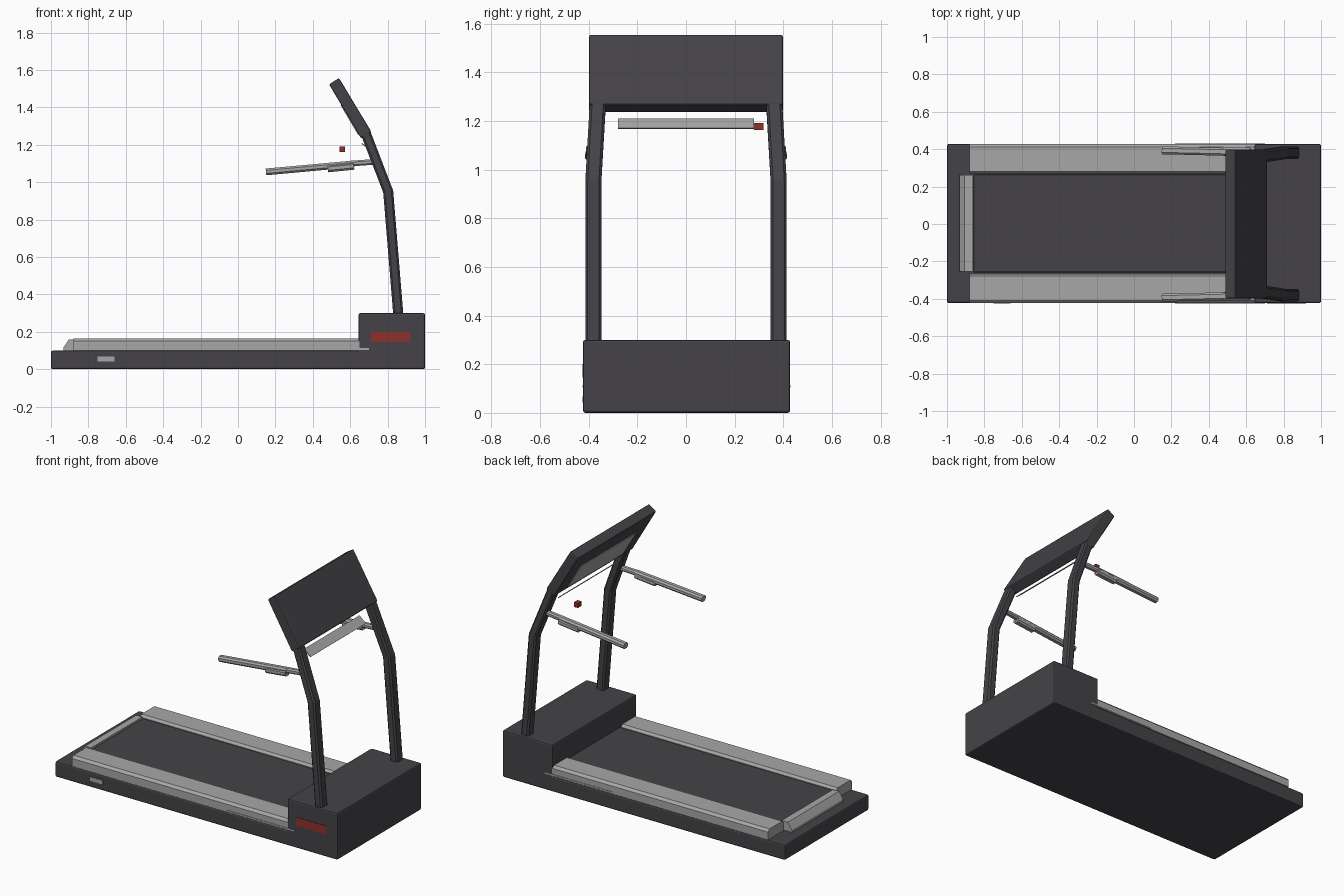
import bpy, bmesh
from mathutils import Vector

cube = bpy.data.objects.get("Cube")
if cube:
    bpy.data.objects.remove(cube, do_unlink=True)


def material(name, color):
    m = bpy.data.materials.new(name)
    m.use_nodes = True
    m.diffuse_color = (*color, 1)
    m.node_tree.nodes["Principled BSDF"].inputs["Base Color"].default_value = (*color, 1)
    return m


CHARCOAL = material("charcoal", (0.058, 0.055, 0.063))
SILVER = material("silver", (0.39, 0.39, 0.39))
RED = material("red", (0.27, 0.032, 0.024))


def finish(name, bm, mat, bevel=0):
    bmesh.ops.recalc_face_normals(bm, faces=bm.faces)
    mesh = bpy.data.meshes.new(name)
    bm.to_mesh(mesh)
    bm.free()
    mesh.materials.append(mat)
    ob = bpy.data.objects.new(name, mesh)
    bpy.context.collection.objects.link(ob)
    if bevel:
        mod = ob.modifiers.new("edge_bevel", "BEVEL")
        mod.width = bevel
        mod.segments = 2
    return ob


def box(name, x, y, z, mat, bevel=0):
    """Box from (min, max) ranges."""
    bm = bmesh.new()
    bmesh.ops.create_cube(bm, size=1)
    for v in bm.verts:
        v.co = [(lo + hi) / 2 + c * (hi - lo) for c, (lo, hi) in zip(v.co, (x, y, z))]
    return finish(name, bm, mat, bevel)


def extrude(name, profile, axis, lo, hi, mat, bevel=0):
    """Profile swept along x (points are y, z) or along y (points are x, z)."""
    bm = bmesh.new()

    def place(p, t):
        return (t, p[0], p[1]) if axis == "x" else (p[0], t, p[1])

    a = [bm.verts.new(place(p, lo)) for p in profile]
    b = [bm.verts.new(place(p, hi)) for p in profile]
    bm.faces.new(a)
    bm.faces.new(b)
    for i in range(len(a)):
        j = (i + 1) % len(a)
        bm.faces.new((a[i], a[j], b[j], b[i]))
    return finish(name, bm, mat, bevel)


def bar(name, path, width, depth, mat, chamfer=0.01):
    """Rectangular bar with chamfered corners along a path; width runs along y."""
    w, h, c = width / 2, depth / 2, chamfer
    section = [(w, h - c), (w - c, h), (c - w, h), (-w, h - c),
               (-w, c - h), (c - w, -h), (w - c, -h), (w, c - h)]
    bm = bmesh.new()
    pts = [Vector(p) for p in path]
    rings = []
    for i, p in enumerate(pts):
        d = (pts[min(i + 1, len(pts) - 1)] - pts[max(i - 1, 0)]).normalized()
        n = d.cross(Vector((0, 1, 0))).normalized()
        s = n.cross(d)
        rings.append([bm.verts.new(p + s * u + n * v) for u, v in section])
    for r, q in zip(rings, rings[1:]):
        for k in range(len(section)):
            j = (k + 1) % len(section)
            bm.faces.new((r[k], r[j], q[j], q[k]))
    bm.faces.new(rings[0])
    bm.faces.new(rings[-1])
    return finish(name, bm, mat)


# Deck, motor housing and raised running belt
SIDE = (-0.423, 0.428)
box("deck_base", (-1, 1), SIDE, (0, 0.1), CHARCOAL, 0.01)
box("motor_housing", (0.645, 1), SIDE, (0.002, 0.3), CHARCOAL, 0.009)
box("running_belt", (-0.858, 0.66), (-0.26, 0.264), (0.09, 0.153), CHARCOAL, 0.008)

# Badges on the front side
box("deck_badge", (-0.75, -0.66), (-0.426, -0.42), (0.042, 0.068), SILVER)
box("housing_badge", (0.71, 0.92), (-0.426, -0.42), (0.145, 0.2), RED)

# Wedge-shaped roller cover at the tail
extrude("tail_cover", [(-0.934, 0.1), (-0.934, 0.115), (-0.905, 0.158), (-0.862, 0.158), (-0.862, 0.1)],
        "y", -0.255, 0.263, SILVER)

# Mirrored side parts
for side, s in (("left", 1), ("right", -1)):
    rail = [(0.268, 0.1), (0.268, 0.15), (0.28, 0.165), (0.41, 0.165), (0.425, 0.15), (0.425, 0.1)]
    extrude(side + "_foot_rail", [(y * s + 0.002, z) for y, z in rail], "x", -0.88, 0.65, SILVER)
    extrude(side + "_rail_trim", [(y * s + 0.002, z) for y, z in ((0.42, 0.104), (0.428, 0.104), (0.428, 0.113), (0.42, 0.113))],
            "x", 0.22, 0.7, SILVER)
    bar(side + "_upright", [(0.858, 0.381 * s, 0.28), (0.803, 0.381 * s, 0.95), (0.676, 0.362 * s, 1.28)],
        0.066, 0.054, CHARCOAL)
    bar(side + "_grip", [(0.15, 0.394 * s, 1.055), (0.62, 0.383 * s, 1.098)], 0.042, 0.036, SILVER)
    bar(side + "_grip_mount", [(0.58, 0.384 * s, 1.098), (0.72, 0.376 * s, 1.108)], 0.034, 0.03, SILVER, 0.008)
    bar(side + "_grip_bracket", [(0.48, 0.388 * s, 1.072), (0.62, 0.386 * s, 1.086)], 0.048, 0.038, SILVER)

# Tilted console with a display plate on the user side
lower, upper = Vector((0.658, 1.234)), Vector((0.487, 1.523))
extrude("console", [upper, (0.54, 1.557), (0.713, 1.27), lower], "y", -0.398, 0.398, CHARCOAL, 0.007)
out = Vector((-0.86, -0.51)) * 0.004
a, b = lower.lerp(upper, 0.07), lower.lerp(upper, 0.62)
extrude("display_plate", [a - out, b - out, b + out, a + out], "y", -0.28, 0.28, SILVER)

# Sloping crossbar plate and the small safety key beside it
extrude("crossbar_plate", [(0.66, 1.206), (0.664, 1.21), (0.711, 1.171), (0.707, 1.167)],
        "y", -0.28, 0.28, SILVER)
box("safety_key", (0.543, 0.572), (0.28, 0.318), (1.162, 1.191), RED)
